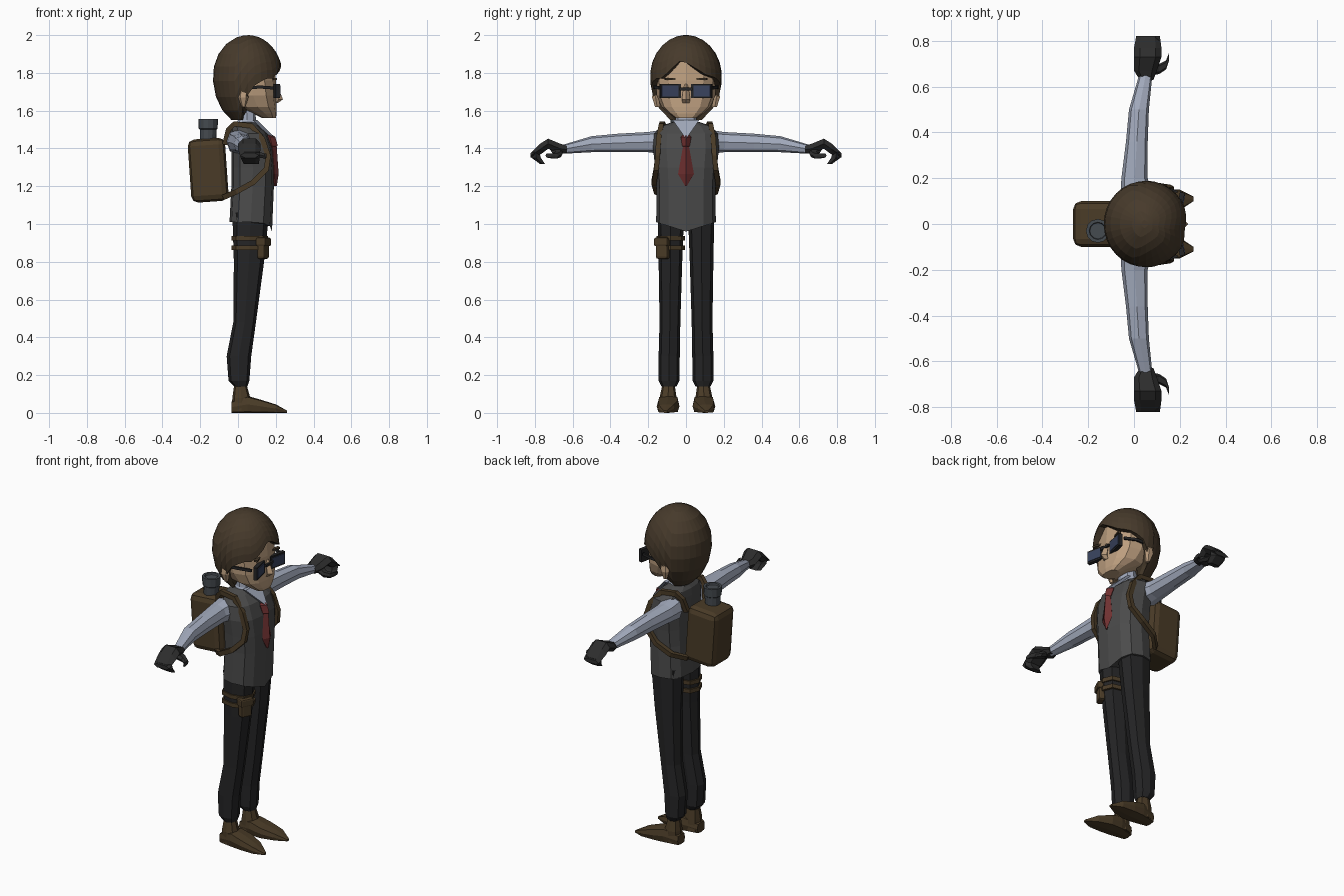
import bpy
import bmesh
from math import acos, cos, sin, pi, radians, copysign
from mathutils import Vector, Matrix

default = bpy.data.objects.get("Cube")
if default:
    bpy.data.objects.remove(default, do_unlink=True)


def material(name, red, green, blue):
    mat = bpy.data.materials.new(name)
    mat.use_nodes = True
    colour = (red, green, blue, 1)
    mat.diffuse_color = colour
    mat.node_tree.nodes["Principled BSDF"].inputs["Base Color"].default_value = colour
    return mat


HAIR = material("hair_brown", .062, .042, .024)
LEATHER = material("leather_brown", .068, .044, .02)
SKIN = material("skin", .5, .34, .21)
SHIRT = material("shirt_pale_blue", .36, .4, .5)
VEST = material("vest_grey", .07, .07, .07)
CHARCOAL = material("trouser_charcoal", .018, .018, .019)
GLOVE = material("glove_black", .026, .026, .026)
TIE = material("tie_red", .16, .03, .03)
LENS = material("lens_blue", .04, .055, .11)
STEEL = material("flask_steel", .06, .07, .08)


def skin_rings(name, rings, mat):
    """Bridge closed rings of points and cap both ends."""
    bm = bmesh.new()
    loops = [[bm.verts.new(p) for p in ring] for ring in rings]
    count = len(loops[0])
    for low, high in zip(loops, loops[1:]):
        for i in range(count):
            j = (i + 1) % count
            bm.faces.new((low[i], low[j], high[j], high[i]))
    bm.faces.new(loops[0])
    bm.faces.new(loops[-1])
    bmesh.ops.recalc_face_normals(bm, faces=bm.faces)
    mesh = bpy.data.meshes.new(name)
    bm.to_mesh(mesh)
    bm.free()
    mesh.materials.append(mat)
    obj = bpy.data.objects.new(name, mesh)
    bpy.context.collection.objects.link(obj)
    return obj


def loft(name, axis, rows, mat, n=8, p=.8, s=1):
    """Rows are (position, u min, u max, v min, v max) along an axis."""
    rings = []
    for t, u0, u1, v0, v1 in rows:
        ring = []
        for i in range(n):
            c, d = cos(2 * pi * i / n), sin(2 * pi * i / n)
            u = (u0 + u1) / 2 + (u1 - u0) / 2 * copysign(abs(c) ** p, c)
            v = (v0 + v1) / 2 + (v1 - v0) / 2 * copysign(abs(d) ** p, d)
            x, y, z = {"x": (t, u, v), "y": (u, t, v), "z": (u, v, t)}[axis]
            ring.append(Vector((x, y * s, z)))
        rings.append(ring)
    return skin_rings(name, rings, mat)


def torso_loft(name, rows, mat, **options):
    """Upright loft, symmetric in y: rows are (z, back, front, half width)."""
    return loft(name, "z", [(z, a, b, -w, w) for z, a, b, w in rows], mat, **options)


def sweep(name, path, wide, thick, mat, s=1):
    """Rectangular band along a path."""
    pts = [Vector((x, y * s, z)) for x, y, z in path]
    side, rings = Vector((0, 1, 0)), []
    for i, point in enumerate(pts):
        along = pts[min(i + 1, len(pts) - 1)] - pts[max(i - 1, 0)]
        out = along.cross(side).normalized() * thick
        across = side * wide
        rings.append([point + out + across, point + out - across,
                      point - out - across, point - out + across])
    return skin_rings(name, rings, mat)


def box(name, centre, size, mat, turn=0, axis="Z", bevel=0):
    bm = bmesh.new()
    bmesh.ops.create_cube(bm, size=1, matrix=Matrix.Diagonal((*size, 1)))
    mesh = bpy.data.meshes.new(name)
    bm.to_mesh(mesh)
    bm.free()
    mesh.materials.append(mat)
    obj = bpy.data.objects.new(name, mesh)
    obj.matrix_world = Matrix.Translation(centre) @ Matrix.Rotation(radians(turn), 4, axis)
    bpy.context.collection.objects.link(obj)
    if bevel:
        mod = obj.modifiers.new("rounded", "BEVEL")
        mod.width, mod.segments = bevel, 2
    return obj


# Head, nose and neck
torso_loft("head", [(1.56, .13, .2, .055), (1.585, .08, .205, .09), (1.62, 0, .205, .13),
                    (1.68, -.04, .2, .155), (1.76, -.08, .2, .16), (1.86, -.08, .19, .14)],
           SKIN, n=12)
torso_loft("nose", [(1.64, .19, .21, .018), (1.66, .19, .238, .022), (1.74, .18, .205, .012)],
           SKIN, n=4, p=1)
torso_loft("neck", [(1.5, -.03, .12, .08), (1.55, 0, .095, .055), (1.63, 0, .09, .05)], SHIRT)

# Hair: a dome whose lower edge follows a hairline given by direction
HAIRLINE = [(-180, 1.55), (-112, 1.55), (-96, 1.64), (-85, 1.72), (-60, 1.77), (-42, 1.77),
            (-8, 1.87), (34, 1.79), (60, 1.77), (85, 1.72), (96, 1.64), (112, 1.55), (180, 1.55)]


def hairline(angle):
    for (a, za), (b, zb) in zip(HAIRLINE, HAIRLINE[1:]):
        if a <= angle <= b:
            return za + (zb - za) * (angle - a) / (b - a)


def hair_point(angle, share, inset=1):
    drop = hairline(angle) - 1.78
    polar = acos(drop / (.22 if drop > 0 else .26)) * share
    height = cos(polar) * (.22 if cos(polar) > 0 else .26)
    a = radians(angle)
    return Vector((.052 + .185 * inset * sin(polar) * cos(a),
                   .19 * inset * sin(polar) * sin(a), 1.78 + height))


directions = [-180 + 360 * i / 32 for i in range(32)]
dome = [[hair_point(a, share / 8) for a in directions] for share in (.3, 1, 2, 3, 4, 5, 6, 7, 8)]
dome.append([hair_point(a, 1, .75) for a in directions])
skin_rings("hair", dome, HAIR)

# Vest with pointed front hem, shirt front and tie
vest = torso_loft("vest", [(1.01, -.045, .18, .158), (1.2, -.035, .19, .155), (1.3, -.035, .192, .163),
                           (1.4, -.035, .182, .175), (1.48, -.04, .155, .168),
                           (1.52, -.035, .11, .13), (1.54, -.02, .085, .07)], VEST, n=12, p=.75)
for v in vest.data.vertices:
    if v.co.z < 1.1 and v.co.x > .1:
        v.co.z -= .05 * (1 - abs(v.co.y) / .158)
collar = [Vector((.08, -.07, 1.55)), Vector((.08, .07, 1.55)), Vector((.18, 0, 1.45))]
skin_rings("shirt_front", [collar, [p + Vector((.022, 0, 0)) for p in collar]], SHIRT)
torso_loft("tie", [(1.2, .19, .205, .004), (1.265, .17, .215, .042), (1.41, .16, .205, .016),
                   (1.415, .15, .21, .02), (1.46, .14, .198, .028), (1.47, .14, .185, .018)],
           TIE, n=4, p=1)

for s, side in ((1, "left"), (-1, "right")):
    # Face details
    box(side + "_eyebrow", (.187, .078 * s, 1.768), (.02, .07, .01), HAIR, -18 * s)
    torso = [(1.62, .02, .04, .14, .165), (1.67, 0, .055, .14, .182), (1.72, .01, .05, .14, .175)]
    loft(side + "_ear", "z", torso, SKIN, n=6, s=s)
    box(side + "_glasses_frame", (.2, .083 * s, 1.704), (.022, .112, .076), CHARCOAL, -12 * s)
    box(side + "_lens", (.211, .085 * s, 1.704), (.008, .09, .056), LENS, -12 * s)
    sweep(side + "_glasses_temple", [(.19, .14, 1.72), (.12, .165, 1.725), (.02, .17, 1.72)],
          .005, .008, CHARCOAL, s)

    # Arm and glove
    loft(side + "_sleeve", "y", [(.12, -.06, .08, 1.37, 1.5), (.2, -.055, .06, 1.38, 1.487),
                                 (.36, -.035, .06, 1.38, 1.478), (.5, -.022, .065, 1.38, 1.465),
                                 (.65, .022, .08, 1.372, 1.42)], SHIRT, s=s)
    loft(side + "_palm", "y", [(.63, .025, .085, 1.373, 1.415), (.67, 0, .1, 1.37, 1.43),
                               (.73, 0, .12, 1.395, 1.455), (.77, 0, .12, 1.365, 1.43),
                               (.822, .01, .113, 1.35, 1.376)], GLOVE, n=6, s=s)
    loft(side + "_fingers", "z", [(1.38, .01, .115, .775, .82), (1.35, .015, .115, .765, .82),
                                  (1.318, .03, .11, .745, .775)], GLOVE, n=6, s=s)
    loft(side + "_thumb", "x", [(.06, .65, .72, 1.37, 1.42), (.11, .655, .7, 1.35, 1.385),
                                (.14, .675, .715, 1.345, 1.375), (.152, .71, .745, 1.35, 1.375)],
         GLOVE, n=6, s=s)

    # Leg and shoe
    loft(side + "_trouser_leg", "z", [(.14, -.02, .05, .05, .13), (.17, -.05, .06, .035, .145),
                                      (.3, -.06, .07, .033, .145), (.48, -.025, .095, .03, .14),
                                      (.8, -.022, .138, .02, .145), (1.06, -.03, .165, .01, .15)],
         CHARCOAL, s=s)
    loft(side + "_shoe_shaft", "z", [(.01, -.033, .07, .045, .14), (.08, -.03, .065, .05, .14),
                                     (.15, -.02, .045, .06, .125)], LEATHER, s=s)
    loft(side + "_shoe", "x", [(-.035, .06, .13, 0, .06), (.05, .037, .15, 0, .09),
                               (.12, .035, .155, 0, .07), (.2, .06, .15, 0, .045),
                               (.26, .1, .12, 0, .012)], LEATHER, p=.45, s=s)

    # Backpack strap
    sweep(side + "_strap", [(-.07, .09, 1.42), (-.05, .11, 1.5), (-.02, .125, 1.53), (.07, .13, 1.52),
                            (.13, .145, 1.45), (.16, .15, 1.36), (.15, .158, 1.29), (.08, .17, 1.22),
                            (-.01, .155, 1.17), (-.08, .09, 1.14)], .013, .014, LEATHER, s)

box("glasses_bridge", (.21, 0, 1.715), (.012, .07, .014), CHARCOAL)

# Backpack and flask
box("backpack", (-.158, 0, 1.285), (.198, .2, .335), LEATHER, -4, "Y", .035)
loft("flask", "z", [(z, -.158 - r, -.158 + r, -.03 - r, -.03 + r) for z, r in
                    ((1.42, .042), (1.5, .044), (1.505, .05), (1.555, .052), (1.555, .038), (1.545, .035))],
     STEEL, n=12, p=1)

# Thigh holster
for z, label in ((.925, "upper"), (.875, "lower")):
    loft(label + "_thigh_band", "z", [(z - .012, -.035, .158, .006, .156),
                                      (z + .012, -.035, .16, .006, .156)], LEATHER, s=-1)
box("holster", (.133, -.122, .865), (.045, .07, .1), LEATHER, -25, bevel=.012)
box("holster_flap", (.135, -.124, .905), (.055, .08, .045), LEATHER, -25, bevel=.008)
